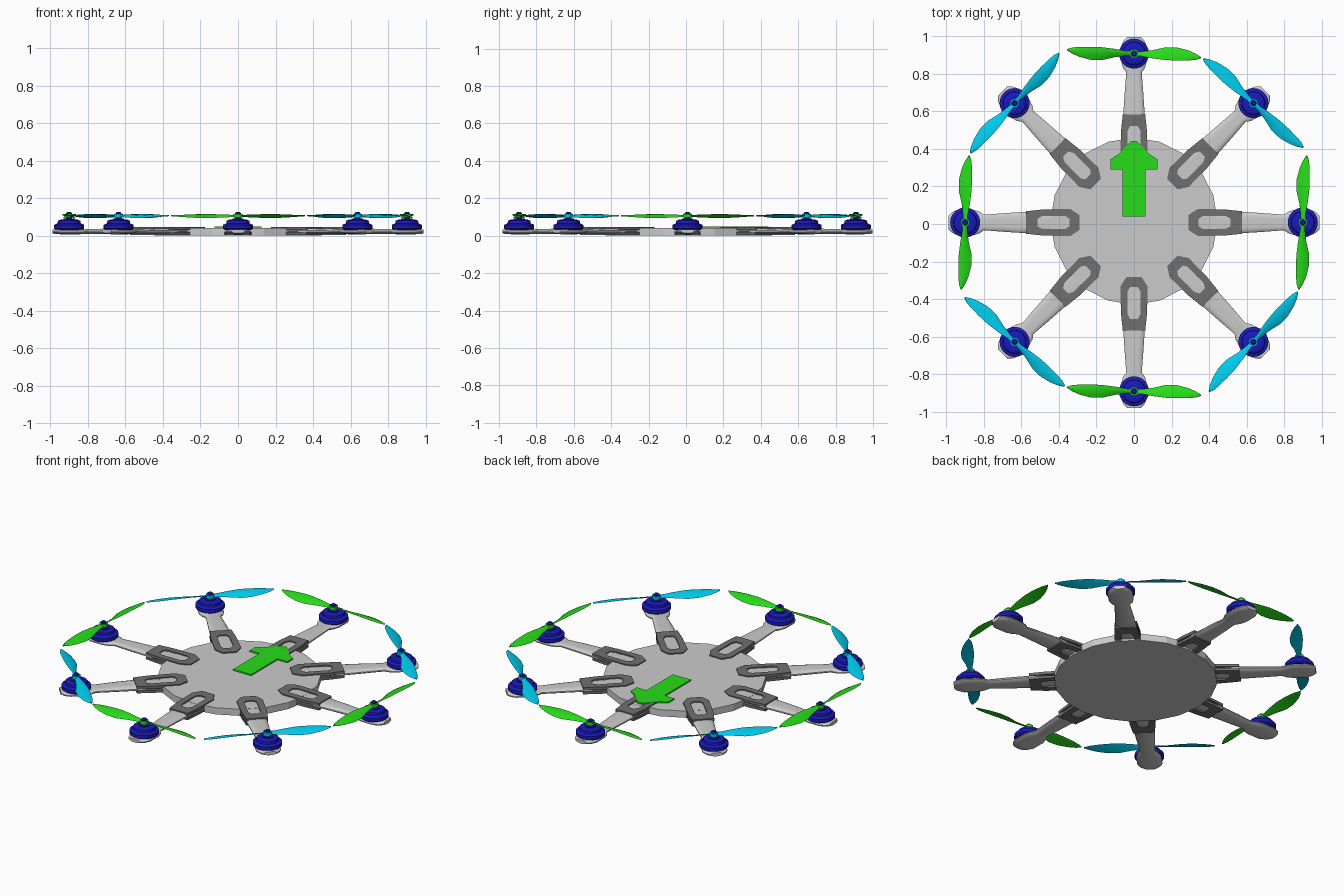
import bpy, bmesh
from math import sin, cos, pi, radians
from mathutils import Matrix, Vector

if "Cube" in bpy.data.objects:
    bpy.data.objects.remove(bpy.data.objects["Cube"])

CY = 0.008      # centre of the arm ring
ARM_R = 0.9     # motor distance


def material(name, rgb):
    m = bpy.data.materials.new(name)
    m.diffuse_color = (*rgb, 1)
    m.use_nodes = True
    m.node_tree.nodes["Principled BSDF"].inputs["Base Color"].default_value = m.diffuse_color
    return m


GREEN = material("green", (0.02, 0.72, 0.01))
CYAN = material("cyan", (0.0, 0.6, 0.85))
BLUE = material("blue", (0.01, 0.01, 0.5))
DARK = material("dark_grey", (0.16, 0.16, 0.16))


def loft(name, rings, mat=None, closed=False, smooth=False):
    """Mesh through equal-length rings of points, capped unless closed."""
    bm = bmesh.new()
    vs = [[bm.verts.new(p) for p in r] for r in rings]
    n = len(rings[0])
    pairs = list(zip(vs, vs[1:])) + ([(vs[-1], vs[0])] if closed else [])
    for a, b in pairs:
        for i in range(n):
            j = (i + 1) % n
            bm.faces.new((a[i], a[j], b[j], b[i]))
    if not closed:
        bm.faces.new(vs[0])
        bm.faces.new(vs[-1])
    bmesh.ops.recalc_face_normals(bm, faces=bm.faces)
    me = bpy.data.meshes.new(name)
    bm.to_mesh(me)
    bm.free()
    if mat:
        me.materials.append(mat)
    if smooth:
        me.shade_smooth()
        me.set_sharp_from_angle(angle=radians(35))
    return me


def circle(r, z, n=24, y=0.0):
    return [(r * cos(2 * pi * i / n), y + r * sin(2 * pi * i / n), z) for i in range(n)]


def flat(points, z0, z1):
    return [[(x, y, z) for x, y in points] for z in (z0, z1)]


def place(name, mesh, matrix=Matrix()):
    ob = bpy.data.objects.new(name, mesh)
    bpy.context.collection.objects.link(ob)
    ob.matrix_world = matrix
    return ob


# central body disc
place("body_disc", loft("body_disc", [circle(0.445, 0, 20, 0.015), circle(0.445, 0.04, 20, 0.015)]))

# direction arrow on top
half = [(0.06, 0.04), (0.06, 0.29), (0.125, 0.29), (0.125, 0.345), (0.085, 0.37), (0.015, 0.442)]
outline = half + [(-x, y) for x, y in reversed(half)]
place("direction_arrow", loft("direction_arrow", flat(outline, 0.036, 0.048), GREEN))


# arm along +x: oval sections (radius, half width, bottom, top)
def oval(r, w, lo, hi, n=16):
    c, h = (lo + hi) / 2, (hi - lo) / 2
    ring = []
    for i in range(n):
        a = 2 * pi * (i + 0.5) / n
        s = sin(a)
        ring.append((r, w * cos(a), c + h * (min(s * 1.4, 1) if s > 0 else s)))
    return ring


arm = loft("arm", [oval(*s) for s in [
    (0.33, 0.045, 0.012, 0.038), (0.55, 0.06, 0.008, 0.04), (0.7, 0.05, 0.008, 0.038),
    (0.8, 0.042, 0.008, 0.035), (0.825, 0.06, 0.008, 0.034), (0.86, 0.07, 0.007, 0.034),
    (0.94, 0.07, 0.007, 0.034), (0.972, 0.055, 0.009, 0.034), (0.99, 0.035, 0.013, 0.034)]],
    smooth=True)

# slotted clamp plates holding the arm
outer = [(0.29, -0.04), (0.34, -0.072), (0.48, -0.07), (0.575, -0.06),
         (0.575, 0.06), (0.48, 0.07), (0.34, 0.072), (0.29, 0.04)]
slot = [(0.345, -0.02), (0.365, -0.034), (0.49, -0.034), (0.515, -0.02),
        (0.515, 0.02), (0.49, 0.034), (0.365, 0.034), (0.345, 0.02)]


def plate(name, z0, z1):
    return loft(name, flat(outer, z0, z1) + flat(slot, z1, z0), DARK, closed=True)


top_plate = plate("clamp_top", 0.03, 0.046)
low_plate = plate("clamp_bottom", 0.005, 0.02)

# motor and shaft, turned profiles
motor = loft("motor", [circle(r, z) for r, z in [
    (0.07, 0.03), (0.08, 0.038), (0.08, 0.058), (0.062, 0.066), (0.06, 0.08),
    (0.045, 0.086), (0.03, 0.086), (0.03, 0.092)]], BLUE, smooth=True)
shaft = loft("shaft", [circle(r, z, 12) for r, z in [
    (0.016, 0.088), (0.016, 0.12), (0.01, 0.126)]], BLUE, smooth=True)


# propeller blade: radius, leading offset, trailing offset, pitch; side mirrors the spin
def blade(name, side, mat):
    rings = []
    for x, a, b, pitch in [
            (0.0, 0.014, -0.014, 25), (0.04, 0.013, -0.015, 25), (0.1, 0.02, -0.027, 22),
            (0.17, 0.036, -0.036, 18), (0.23, 0.034, -0.038, 15), (0.29, 0.018, -0.037, 12),
            (0.33, 0.0, -0.033, 10), (0.356, -0.018, -0.025, 8)]:
        mid, w, t = (a + b) / 2, (a - b) / 2, radians(pitch)
        ring = []
        for u, v in [(1, 0), (0.3, 0.005), (-0.5, 0.004), (-1, 0), (-0.5, -0.001), (0.3, -0.001)]:
            y = mid + u * w * cos(t) + v * sin(t)
            z = -u * w * sin(t) + v * cos(t)
            ring.append((x, side * y, 0.105 + z))
        rings.append(ring)
    return loft(name, rings, mat, smooth=True)


props = [(blade("blade_green", 1, GREEN), GREEN), (blade("blade_cyan", -1, CYAN), CYAN)]
hubs = [loft("hub", [circle(0.024, 0.096, 16), circle(0.024, 0.115, 16)], m, smooth=True)
        for _, m in props]

# eight arms, alternating spin
for i in range(8):
    base = Matrix.Translation((0, CY, 0)) @ Matrix.Rotation(i * pi / 4, 4, 'Z')
    place(f"arm_{i}", arm, base)
    place(f"clamp_top_{i}", top_plate, base)
    place(f"clamp_bottom_{i}", low_plate, base)
    at = base @ Matrix.Translation((ARM_R, 0, 0))
    place(f"motor_{i}", motor, at)
    place(f"shaft_{i}", shaft, at)
    k = i % 2
    place(f"propeller_hub_{i}", hubs[k], at)
    for j in (0, 1):
        turn = Matrix.Rotation(pi / 2 + j * pi, 4, 'Z')
        place(f"propeller_blade_{i}_{j}", props[k][0], at @ turn)
